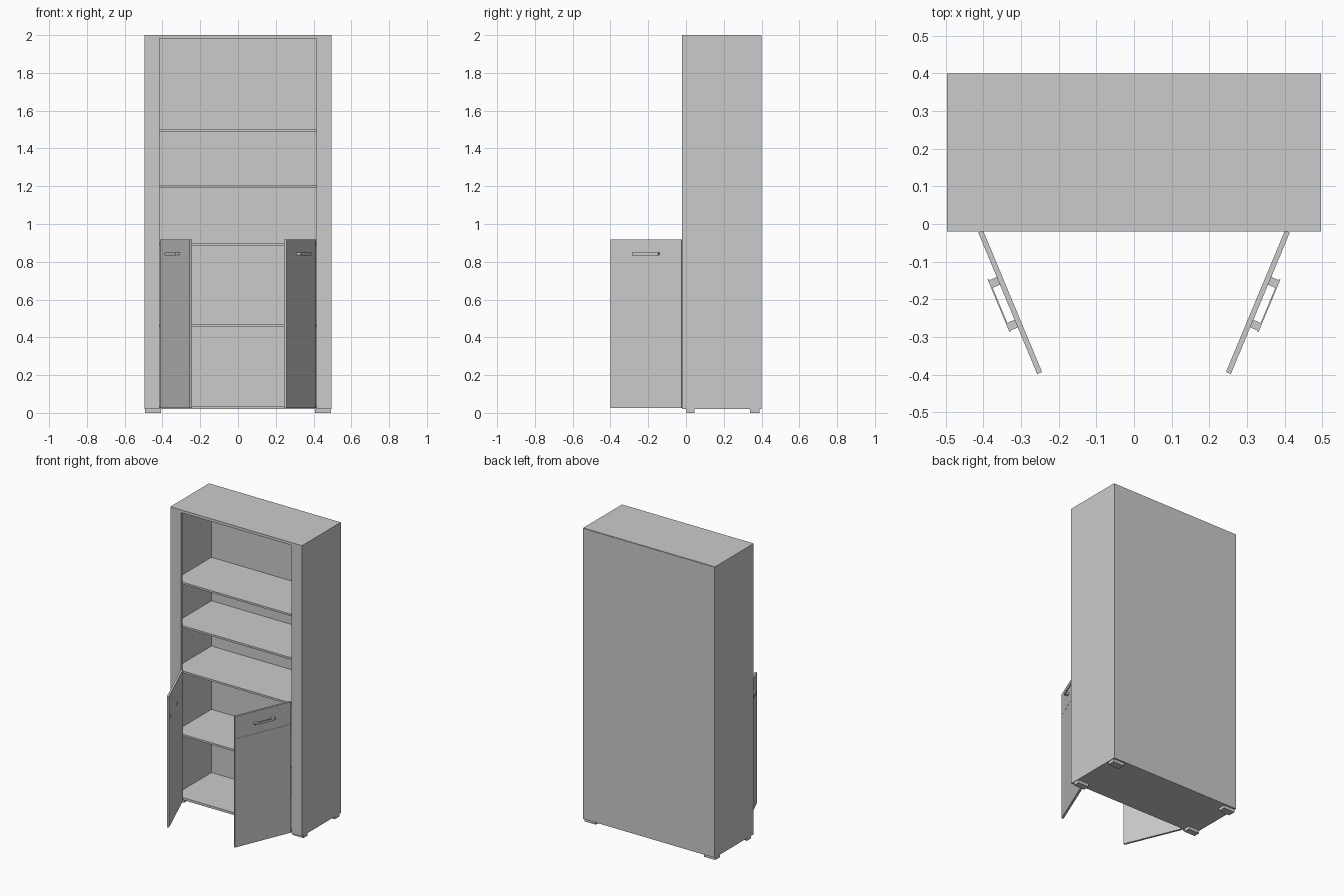
import bpy
import math
from mathutils import Matrix, Vector

cube = bpy.data.objects.get("Cube")
if cube:
    bpy.data.objects.remove(cube, do_unlink=True)

# One plain grey for the whole cabinet
grey = bpy.data.materials.new("plain grey")
grey.use_nodes = True
COLOUR = (0.6, 0.6, 0.6, 1)
grey.diffuse_color = COLOUR
grey.node_tree.nodes["Principled BSDF"].inputs["Base Color"].default_value = COLOUR


def box(name, x, y, z, matrix=None):
    """Box from (min, max) pairs, optionally placed by a matrix."""
    verts = [Vector((a, b, c)) for c in z for b in y for a in x]
    faces = [(0, 2, 3, 1), (4, 5, 7, 6), (0, 1, 5, 4),
             (2, 6, 7, 3), (0, 4, 6, 2), (1, 3, 7, 5)]
    mesh = bpy.data.meshes.new(name)
    mesh.from_pydata(verts, [], faces)
    if matrix:
        mesh.transform(matrix)
        if matrix.determinant() < 0:
            mesh.flip_normals()
    mesh.materials.append(grey)
    obj = bpy.data.objects.new(name, mesh)
    bpy.context.collection.objects.link(obj)
    return obj


W = 0.496            # half width
WALL = 0.019         # side panel thickness
BACK = 0.396         # front of the back panel
POST = 0.415         # inner edge of the front posts

# Carcass
box("top_panel", (-W, W), (-0.02, BACK), (1.981, 2.0))
box("bottom_panel", (-W, W), (-0.005, BACK), (0.021, 0.037))
box("back_panel", (-W, W), (BACK, 0.4), (0.021, 1.998))

# Shelves, by height of their upper face
for i, z in enumerate((0.467, 0.898, 1.206, 1.502)):
    box(f"shelf_{i + 1}", (-W + WALL, W - WALL), (-0.004, BACK), (z - 0.013, z))

# Sides, posts, feet and open doors, built for +x and mirrored for -x
SWING = math.atan2(0.377, 0.157)
for side, s in (("left", 1), ("right", -1)):
    mirror = Matrix.Diagonal((s, 1, 1, 1))
    box(f"{side}_side_panel", (W - WALL, W), (-0.005, BACK), (0.037, 1.981), mirror)
    box(f"{side}_front_post", (POST, W), (-0.02, -0.005), (0.021, 1.981), mirror)
    for place, y in (("front", (0.002, 0.046)), ("back", (0.338, 0.388))):
        box(f"{side}_{place}_foot", (0.408, 0.492), y, (0, 0.021), mirror)

    # Door frame: local x runs from hinge to free edge, local -y is outward
    door = mirror @ Matrix.Translation((0.407, -0.02, 0)) @ \
        Matrix.Rotation(math.pi + SWING, 4, 'Z') @ Matrix.Diagonal((1, -1, 1, 1))
    box(f"{side}_door_lower", (0, 0.407), (-0.007, 0.007), (0.026, 0.764), door)
    box(f"{side}_door_upper", (0, 0.407), (-0.007, 0.007), (0.765, 0.917), door)
    box(f"{side}_handle_bar", (0.125, 0.276), (-0.032, -0.028), (0.834, 0.849), door)
    for n, u in (("inner", 0.139), ("outer", 0.262)):
        box(f"{side}_handle_{n}_stem", (u - 0.011, u + 0.011), (-0.028, -0.007),
            (0.835, 0.848), door)
